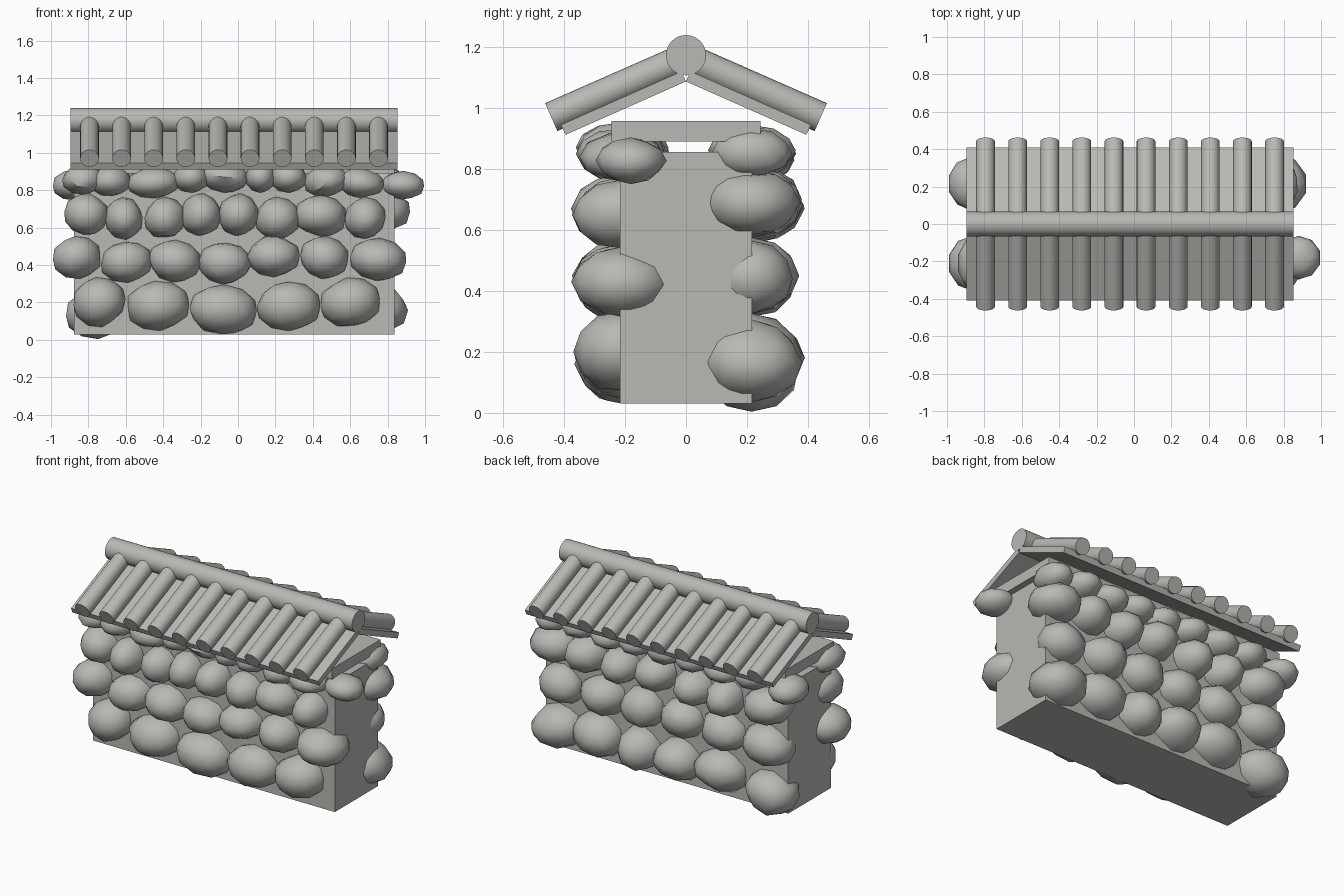
import bpy
import bmesh
import math
import random
from mathutils import Matrix, Vector

random.seed(7)
cube = bpy.data.objects.get("Cube")
if cube:
    bpy.data.objects.remove(cube, do_unlink=True)

stone_grey = bpy.data.materials.new("stone grey")
stone_grey.use_nodes = True
COLOUR = (0.48, 0.48, 0.455, 1)
stone_grey.diffuse_color = COLOUR
stone_grey.node_tree.nodes["Principled BSDF"].inputs["Base Color"].default_value = COLOUR


def finish(name, bm, smooth_angle=None):
    """Turn a bmesh into a named object, optionally smooth with sharp edges."""
    bmesh.ops.recalc_face_normals(bm, faces=bm.faces)
    mesh = bpy.data.meshes.new(name)
    bm.to_mesh(mesh)
    bm.free()
    mesh.materials.append(stone_grey)
    obj = bpy.data.objects.new(name, mesh)
    bpy.context.collection.objects.link(obj)
    if smooth_angle:
        bpy.ops.object.select_all(action="DESELECT")
        obj.select_set(True)
        bpy.context.view_layer.objects.active = obj
        bpy.ops.object.shade_smooth_by_angle(angle=math.radians(smooth_angle))
    return obj


def box(name, low, high):
    low, high = Vector(low), Vector(high)
    bm = bmesh.new()
    place = Matrix.Translation((low + high) / 2) @ Matrix.Diagonal((*(high - low), 1))
    bmesh.ops.create_cube(bm, size=1, matrix=place)
    return finish(name, bm)


def rod(name, start, end, radius, sides):
    start, end = Vector(start), Vector(end)
    axis = end - start
    turn = axis.to_track_quat("Z", "Y").to_matrix().to_4x4()
    bm = bmesh.new()
    bmesh.ops.create_cone(bm, cap_ends=True, segments=sides, radius1=radius, radius2=radius,
                          depth=axis.length, matrix=Matrix.Translation((start + end) / 2) @ turn)
    return finish(name, bm, 40)


def stone(name, centre, radii):
    """Rounded boulder with a few chipped flats."""
    bm = bmesh.new()
    bmesh.ops.create_icosphere(bm, subdivisions=2, radius=1)
    chips = [(Vector([random.gauss(0, 1) for _ in range(3)]).normalized(),
              random.uniform(0.82, 0.95)) for _ in range(6)]
    spin = Matrix.Rotation(random.uniform(-0.15, 0.15), 3, "Y")
    for v in bm.verts:
        for direction, limit in chips:
            over = v.co.dot(direction) - limit
            if over > 0:
                v.co -= direction * over * 0.8
        v.co = spin @ Vector([c * r * 1.05 for c, r in zip(v.co, radii)]) + Vector(centre)
    return finish(name, bm, 40)


# Wall core and the capping slab floating just above it
LEFT, RIGHT = -0.876, 0.838
box("wall_core", (LEFT, -0.217, 0.03), (RIGHT, 0.217, 0.855))
box("wall_cap", (LEFT, -0.245, 0.89), (RIGHT, 0.245, 0.958))

# Roof: one sloping panel and one row of round tiles on each side, plus a ridge
ROOF = (-0.896, 0.854)
panel_profile = [(0.395, 0.912), (0.41, 0.945), (0.015, 1.12), (0, 1.087)]
for side, word in ((-1, "front"), (1, "back")):
    bm = bmesh.new()
    face = bm.faces.new([bm.verts.new((ROOF[0], side * y, z)) for y, z in panel_profile])
    extruded = bmesh.ops.extrude_face_region(bm, geom=[face])["geom"]
    bmesh.ops.translate(bm, vec=(ROOF[1] - ROOF[0], 0, 0),
                        verts=[g for g in extruded if isinstance(g, bmesh.types.BMVert)])
    finish(f"{word}_roof_panel", bm)
    for i in range(10):
        x = -0.794 + i * 0.1717
        rod(f"{word}_roof_tile_{i}", (x, side * 0.442, 0.97), (x, side * 0.04, 1.147), 0.05, 24)
rod("roof_ridge", (ROOF[0], 0, 1.173), (ROOF[1], 0, 1.173), 0.066, 32)

# Stone courses, bottom to top: (stone height, depth), then (x, z, half width) in hundredths
front_courses = [
    (13, 16, [(-74, 20, 14), (-43, 18, 17), (-8, 16, 18), (27, 18, 17), (60, 20, 16)]),
    (11, 16, [(-86, 44, 13), (-60, 42, 14), (-34, 42, 14), (-7, 41, 14), (19, 45, 14),
              (46, 44, 13), (75, 43, 15)]),
    (11, 16, [(-81, 67, 12), (-61, 65, 10), (-39, 65, 11), (-20, 67, 11), (0, 67, 11),
              (21, 65, 12), (44, 66, 14), (68, 65, 11)]),
    (8, 15, [(-83, 86, 11), (-68, 85, 11), (-45, 84, 14), (-25, 87, 10), (-7, 87, 13),
             (12, 87, 8), (27, 87, 10), (47, 85, 12), (66, 84, 12)]),
]
back_courses = [
    (13, 17, [(74, 17, 17), (45, 19, 17), (16, 18, 14), (-11, 18, 15), (-41, 19, 17),
              (-76, 14, 16)]),
    (12, 15, [(72, 44, 14), (42, 45, 15), (14, 45, 14), (-14, 45, 14), (-43, 45, 15),
              (-74, 44, 16)]),
    (11, 17, [(77, 69, 15), (53, 69, 13), (29, 68, 12), (4, 70, 13), (-23, 68, 12),
              (-45, 67, 12), (-74, 69, 15)]),
    (8, 14, [(78, 85, 10), (58, 86, 11), (38, 85, 11), (18, 86, 11), (-2, 85, 11),
             (-22, 86, 11), (-43, 85, 12), (-65, 86, 12), (-88, 83, 11)]),
]
for word, wall_y, courses in (("front", -0.21, front_courses), ("back", 0.215, back_courses)):
    for row, (height, depth, stones) in enumerate(courses):
        for i, (x, z, width) in enumerate(stones):
            deep = depth / 100 * random.uniform(0.88, 1)
            stone(f"{word}_stone_{row}_{i}", (x / 100, wall_y, z / 100),
                  (width / 100, deep, height / 100))

# Loose top stone jutting past the right end
stone("end_top_stone", (0.88, -0.18, 0.827), (0.115, 0.111, 0.073))
